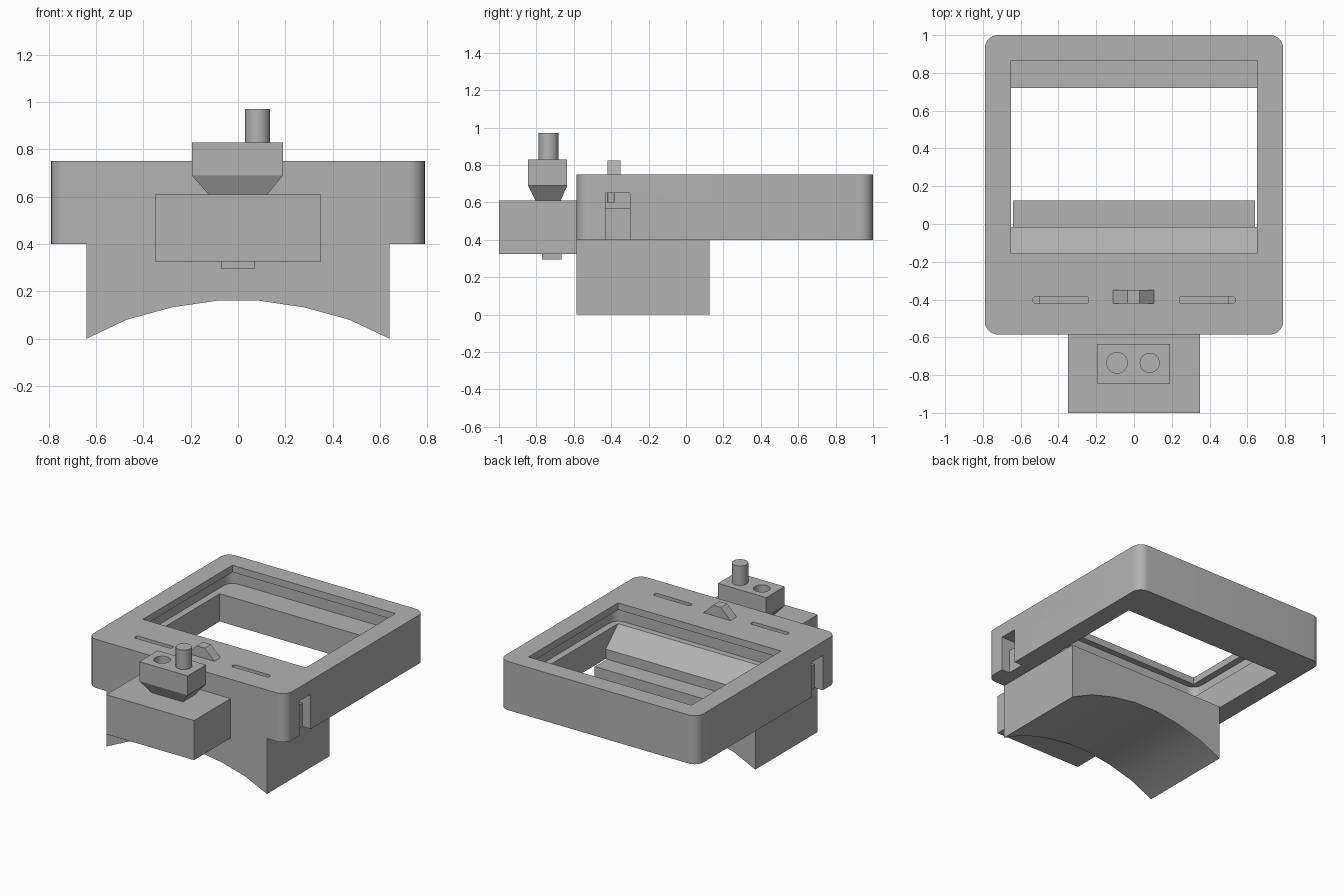
import bpy, bmesh, math
from mathutils import Vector

if "Cube" in bpy.data.objects:
    bpy.data.objects.remove(bpy.data.objects["Cube"], do_unlink=True)

grey = bpy.data.materials.new("matte grey")
grey.use_nodes = True
colour = (0.45, 0.45, 0.45, 1)
grey.diffuse_color = colour
grey.node_tree.nodes["Principled BSDF"].inputs["Base Color"].default_value = colour


def finish(name, bm):
    bmesh.ops.recalc_face_normals(bm, faces=bm.faces)
    mesh = bpy.data.meshes.new(name)
    bm.to_mesh(mesh)
    bm.free()
    mesh.materials.append(grey)
    obj = bpy.data.objects.new(name, mesh)
    bpy.context.collection.objects.link(obj)
    return obj


def loft(name, low, high):
    """Solid between two matching rings of points."""
    bm = bmesh.new()
    a = [bm.verts.new(p) for p in low]
    b = [bm.verts.new(p) for p in high]
    bm.faces.new(a)
    bm.faces.new(b)
    for i in range(len(a)):
        j = (i + 1) % len(a)
        bm.faces.new((a[i], a[j], b[j], b[i]))
    return finish(name, bm)


def prism(name, pts, axis, lo, hi):
    """Extrude a 2D outline along one axis."""
    def ring(d):
        return [Vector(p[:axis] + (d,) + p[axis:]) for p in pts]
    return loft(name, ring(lo), ring(hi))


def rect(x0, x1, y0, y1):
    return [(x0, y0), (x1, y0), (x1, y1), (x0, y1)]


def rounded(x0, x1, y0, y1, r, steps=8):
    pts = []
    corners = [(x1 - r, y1 - r), (x0 + r, y1 - r), (x0 + r, y0 + r), (x1 - r, y0 + r)]
    for k, (cx, cy) in enumerate(corners):
        for i in range(steps + 1):
            a = math.pi / 2 * (k + i / steps)
            pts.append((cx + r * math.cos(a), cy + r * math.sin(a)))
    return pts


def circle(cx, cy, r, n=32):
    return [(cx + r * math.cos(math.tau * i / n), cy + r * math.sin(math.tau * i / n))
            for i in range(n)]


def box(name, x0, x1, y0, y1, z0, z1):
    return prism(name, rect(x0, x1, y0, y1), 2, z0, z1)


def cut(obj, cutters):
    """Subtract each cutter, then discard it."""
    for c in cutters:
        mod = obj.modifiers.new("cut", "BOOLEAN")
        mod.operation, mod.solver, mod.object = "DIFFERENCE", "EXACT", c
        bpy.context.view_layer.update()
        graph = bpy.context.evaluated_depsgraph_get()
        mesh = bpy.data.meshes.new_from_object(obj.evaluated_get(graph))
        obj.modifiers.clear()
        obj.data = mesh
        bpy.data.objects.remove(c, do_unlink=True)


def smooth(obj):
    bpy.ops.object.select_all(action="DESELECT")
    obj.select_set(True)
    bpy.context.view_layer.objects.active = obj
    bpy.ops.object.shade_smooth_by_angle(angle=math.radians(25))


# Case frame: window, undercut lip, sloped front ledge
case = prism("case_frame", rounded(-0.79, 0.79, -0.585, 1, 0.07), 2, 0.4, 0.75)
slope = [(-0.155, 0.6), (-0.015, 0.47), (0.05, 0.47), (0.05, 0.65), (-0.155, 0.65)]
cutters = [
    prism("cavity_cutter", rounded(-0.7, 0.7, -0.2, 0.91, 0.07), 2, 0.6, 0.7),
    box("window_cutter", -0.65, 0.65, -0.155, 0.865, 0.65, 0.9),
    box("hole_cutter", -0.65, 0.65, -0.015, 0.72, 0.3, 0.65),
    prism("slope_cutter", slope, 0, -0.65, 0.65),
]
# Side notches and top slots on both sides
for s in (-1, 1):
    def span(a, b):
        return sorted((s * a, s * b))
    cutters += [
        box("notch_cutter", *span(0.725, 0.9), -0.43, -0.3, 0.3, 0.65),
        box("channel_cutter", *span(0.5, 0.75), -0.43, -0.3, 0.57, 0.65),
        prism("slot_cutter", rounded(*span(0.24, 0.535), -0.42, -0.385, 0.012, 3), 2, 0.6, 0.9),
    ]
cut(case, cutters)
smooth(case)

# Saddle stand with arched underside
arch = [(-0.64, 0), (-0.47, 0.08), (-0.28, 0.132), (-0.09, 0.16)]
arch += [(-x, z) for x, z in reversed(arch)]
stand = prism("saddle_stand", arch + [(0.64, 0.4), (-0.64, 0.4)], 1, -0.585, 0.125)
smooth(stand)

# Front housing with small tab below
box("front_housing", -0.35, 0.35, -1, -0.585, 0.325, 0.61)
box("housing_tab", -0.07, 0.07, -0.77, -0.665, 0.295, 0.325)

# Connector: tapered neck, head with socket, pin
neck_low = [(x, y, 0.61) for x, y in rect(-0.125, 0.125, -0.805, -0.67)]
neck_high = [(x, y, 0.69) for x, y in rect(-0.195, 0.19, -0.845, -0.635)]
loft("connector_neck", neck_low, neck_high)
head = box("connector_head", -0.195, 0.19, -0.845, -0.635, 0.69, 0.83)
cut(head, [prism("socket_cutter", circle(-0.09, -0.735, 0.055), 2, 0.71, 0.9)])
smooth(head)
pin = prism("connector_pin", circle(0.083, -0.735, 0.053), 2, 0.83, 0.97)
smooth(pin)

# Ridge on top of the case
ridge = [(-0.11, 0.75), (0.105, 0.75), (0.03, 0.825), (-0.035, 0.825)]
prism("top_ridge", ridge, 1, -0.42, -0.35)
